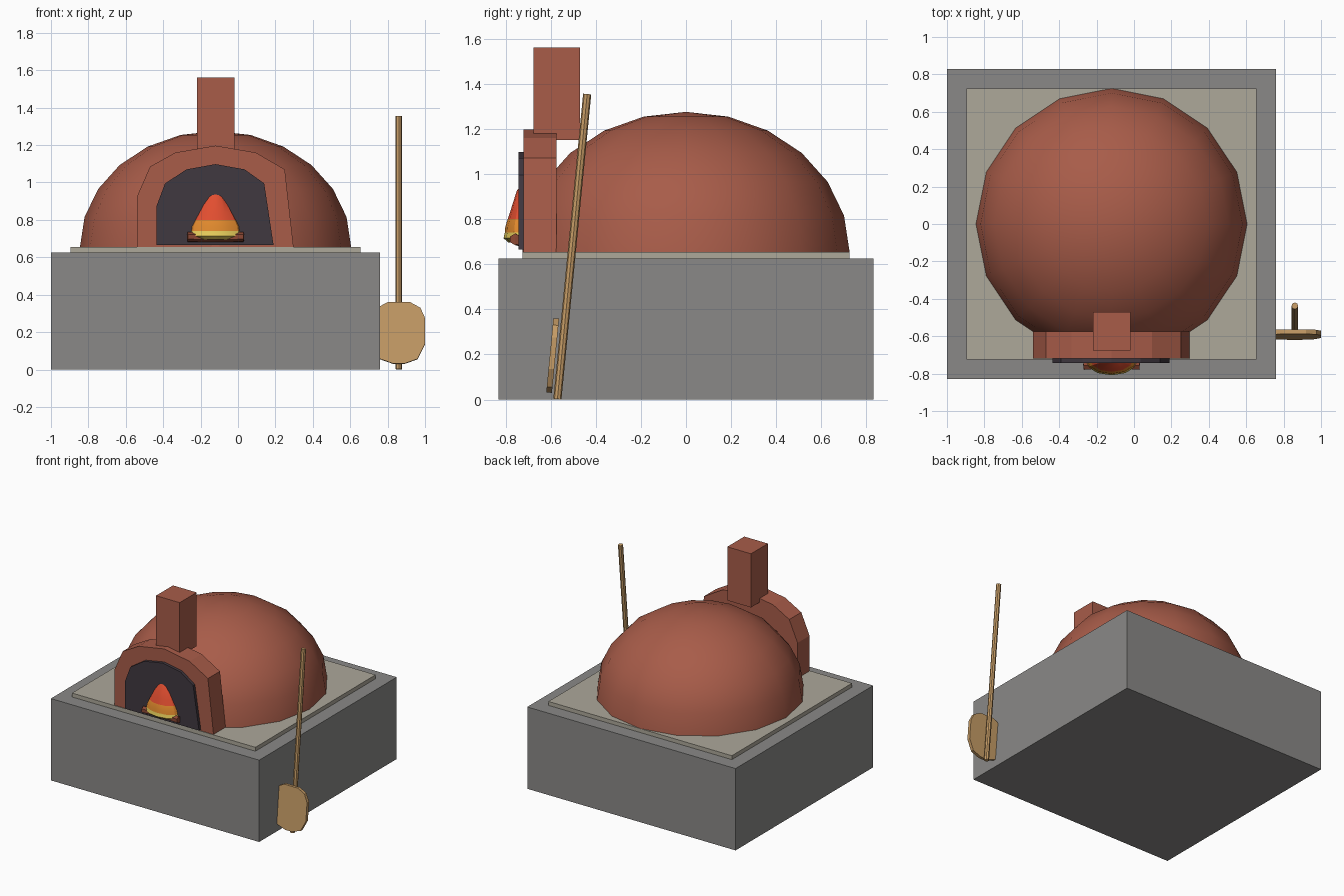
import bpy, bmesh, math
from mathutils import Vector

cube = bpy.data.objects.get("Cube")
if cube:
    bpy.data.objects.remove(cube, do_unlink=True)

CX = -0.12  # centre line of the oven


def material(name, *rgb):
    """Flat material from 0-255 screen values."""
    lin = [((c / 255 + 0.055) / 1.055) ** 2.4 for c in rgb] + [1]
    m = bpy.data.materials.new(name)
    m.use_nodes = True
    m.diffuse_color = lin
    bsdf = next(n for n in m.node_tree.nodes if n.type == "BSDF_PRINCIPLED")
    bsdf.inputs["Base Color"].default_value = lin
    bsdf.inputs["Roughness"].default_value = 0.9
    return m


stone = material("grey stone", 138, 137, 135)
hearth = material("pale hearth stone", 173, 168, 154)
brick = material("terracotta", 168, 92, 73)
soot = material("dark soot", 64, 56, 64)
wood = material("pale wood", 198, 156, 102)
bark = material("log brown", 140, 72, 52)
red = material("flame red", 226, 78, 48)
orange = material("flame orange", 226, 138, 45)
yellow = material("flame yellow", 240, 214, 95)


def finish(name, bm, *mats):
    bmesh.ops.recalc_face_normals(bm, faces=bm.faces)
    mesh = bpy.data.meshes.new(name)
    bm.to_mesh(mesh)
    bm.free()
    for m in mats:
        mesh.materials.append(m)
    ob = bpy.data.objects.new(name, mesh)
    bpy.context.collection.objects.link(ob)
    return ob


def box(name, mat, x, y, z):
    bm = bmesh.new()
    bmesh.ops.create_cube(bm, size=1)
    for v in bm.verts:
        v.co = [lo + (c + 0.5) * (hi - lo) for c, (lo, hi) in zip(v.co, (x, y, z))]
    return finish(name, bm, mat)


def prism(name, mat, outline, y0, y1):
    """Extrude an x-z outline along y."""
    bm = bmesh.new()
    face = bm.faces.new([bm.verts.new((x, y0, z)) for x, z in outline])
    new = bmesh.ops.extrude_face_region(bm, geom=[face])["geom"]
    verts = [g for g in new if isinstance(g, bmesh.types.BMVert)]
    bmesh.ops.translate(bm, verts=verts, vec=(0, y1 - y0, 0))
    return finish(name, bm, mat)


def lathe(name, mats, profile, segs, y_scale=1, bands=None):
    """Turn (radius, z) rings about z; bands gives a material per ring strip."""
    bm = bmesh.new()
    rings = []
    for r, z in profile:
        ring = []
        for i in range(segs):
            a = math.tau * i / segs
            ring.append(bm.verts.new((r * math.cos(a), r * math.sin(a) * y_scale, z)))
        rings.append(ring)
    for k in range(len(rings) - 1):
        for i in range(segs):
            j = (i + 1) % segs
            f = bm.faces.new((rings[k][i], rings[k][j], rings[k + 1][j], rings[k + 1][i]))
            f.material_index = bands[k] if bands else 0
    bm.faces.new(rings[0])
    top = bm.faces.new(rings[-1])
    top.material_index = bands[-1] if bands else 0
    bmesh.ops.remove_doubles(bm, verts=bm.verts, dist=0.0001)
    return finish(name, bm, *mats)


def rod(name, mat, start, end, radius, sides):
    start, end = Vector(start), Vector(end)
    bm = bmesh.new()
    bmesh.ops.create_cone(bm, cap_ends=True, segments=sides, radius1=radius,
                          radius2=radius, depth=(end - start).length)
    ob = finish(name, bm, mat)
    ob.location = (start + end) / 2
    ob.rotation_mode = "QUATERNION"
    ob.rotation_quaternion = (end - start).to_track_quat("Z", "Y")
    return ob


def smooth(ob, angle):
    bpy.ops.object.select_all(action="DESELECT")
    ob.select_set(True)
    bpy.context.view_layer.objects.active = ob
    bpy.ops.object.shade_smooth_by_angle(angle=math.radians(angle))


# Plinth and hearth slab
box("stone_plinth", stone, (-1, 0.76), (-0.83, 0.83), (0, 0.625))
box("hearth_slab", hearth, (-0.895, 0.655), (-0.725, 0.725), (0.62, 0.655))

# Squashed half-sphere dome
arc = [math.radians(15 * i) for i in range(7)]
dome = lathe("oven_dome", [brick],
             [(0.725 * math.cos(a), 0.655 + 0.62 * math.sin(a)) for a in arc], 16)
dome.location.x = CX
smooth(dome, 40)

# Entrance arch, dark mouth and chimney
prism("entrance_arch", brick,
      [(-0.54, 0.655), (-0.54, 0.925), (-0.47, 1.085), (-0.335, 1.16), (CX, 1.197),
       (0.095, 1.16), (0.25, 1.07), (0.297, 0.655)], -0.72, -0.575)
prism("oven_mouth", soot,
      [(-0.435, 0.665), (-0.435, 0.875), (-0.39, 0.995), (-0.275, 1.07), (CX, 1.098),
       (0.035, 1.07), (0.14, 0.995), (0.19, 0.665)], -0.742, -0.715)
box("chimney", brick, (-0.22, -0.02), (-0.675, -0.47), (1.15, 1.56))

# Fire: one turned shape banded by height, on two crossed logs
flame = lathe("fire", [yellow, orange, red],
              [(0.11, 0.695), (0.148, 0.715), (0.138, 0.74), (0.135, 0.765), (0.117, 0.8),
               (0.095, 0.84), (0.05, 0.925), (0.02, 0.95)],
              12, 0.6, [0, 0, 1, 1, 2, 2, 2])
flame.location = (CX, -0.72, 0)
smooth(flame, 30)
for i, s in enumerate((-1, 1)):
    rod(f"log_{i + 1}", bark, (CX - s * 0.15, -0.757, 0.71),
        (CX + s * 0.15, -0.735, 0.705), 0.026, 6)

# Wooden peel leaning on the plinth
rod("peel_handle", wood, (0.86, -0.57, 0.002), (0.86, -0.438, 1.354), 0.018, 8)
half = [(0.06, 0.165), (0.115, 0.135), (0.14, 0.08), (0.14, -0.06),
        (0.1, -0.14), (0.03, -0.165)]
blade = prism("peel_blade", wood, half + [(-x, z) for x, z in reversed(half)],
              -0.0125, 0.0125)
blade.location = (0.86, -0.591, 0.195)
blade.rotation_euler.x = math.radians(-5.5)
